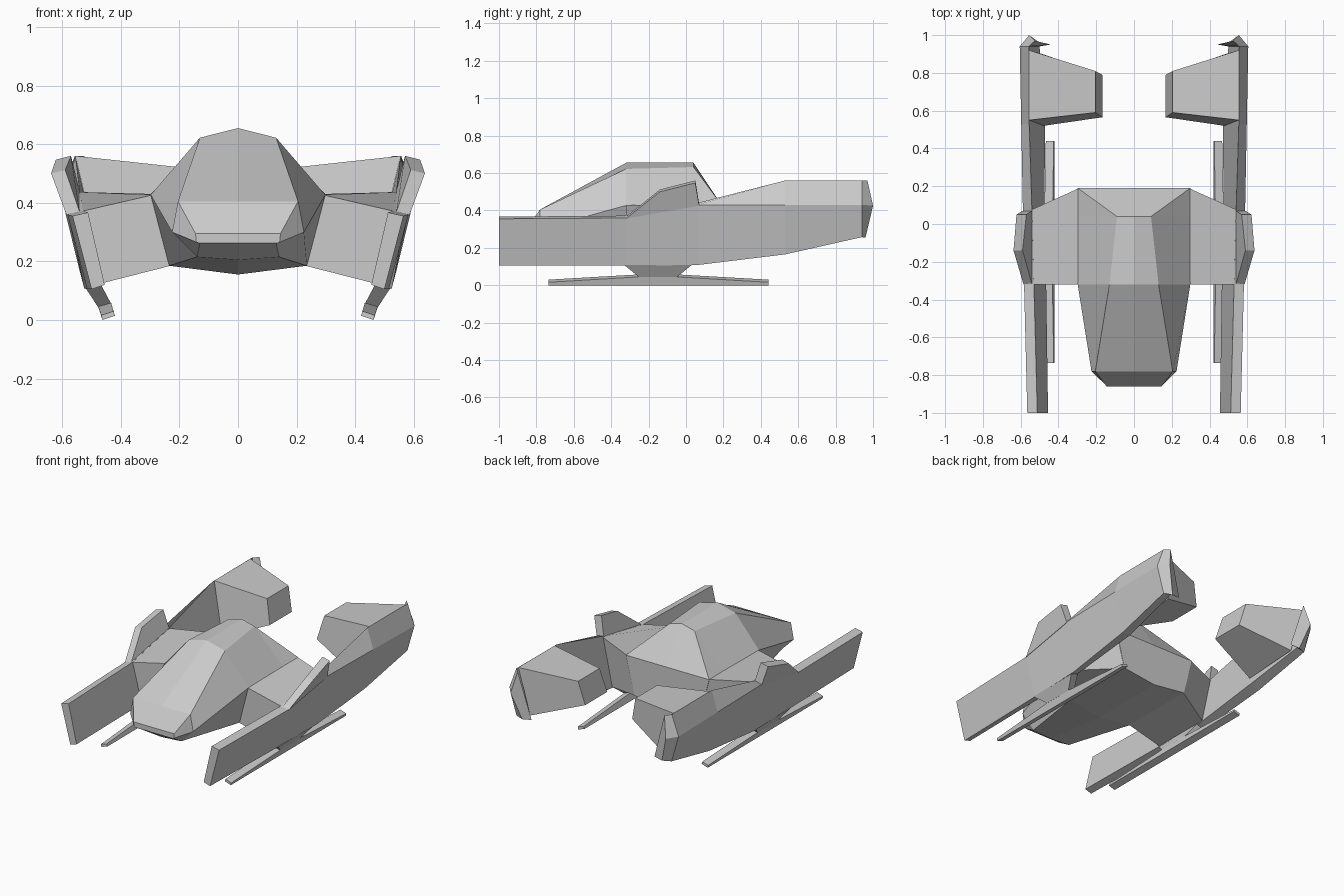
import bpy, bmesh


def loft(name, sections, mirror=True):
    """Skin matching rings of 3D points, cap both ends, mirror across x = 0."""
    bm = bmesh.new()
    rings = [[bm.verts.new(p) for p in s] for s in sections]
    n = len(rings[0])
    for a, b in zip(rings, rings[1:]):
        for i in range(n):
            j = (i + 1) % n
            bm.faces.new((a[i], a[j], b[j], b[i]))
    bm.faces.new(rings[0])
    bm.faces.new(rings[-1])
    bmesh.ops.remove_doubles(bm, verts=bm.verts, dist=0.0005)
    bmesh.ops.recalc_face_normals(bm, faces=bm.faces)
    mesh = bpy.data.meshes.new(name)
    bm.to_mesh(mesh)
    bm.free()
    ob = bpy.data.objects.new(name, mesh)
    bpy.context.collection.objects.link(ob)
    if mirror:
        ob.modifiers.new("Mirror", 'MIRROR').use_mirror_merge = False
    return ob


def at_y(y, pts):
    return [(x, y, z) for x, z in pts]


def symmetric(y, half):
    """Full ring from a half profile whose first and last points lie on x = 0."""
    return at_y(y, half + [(-x, z) for x, z in half[-2:0:-1]])


# Central hull: blunt nose, faceted canopy, sloping rear
loft("hull", [
    symmetric(-0.86, [(0, .295), (.145, .295), (.142, .265), (.13, .262), (0, .262)]),
    symmetric(-0.78, [(0, .405), (.205, .405), (.225, .30), (.14, .215), (0, .205)]),
    symmetric(-0.32, [(0, .655), (.13, .622), (.298, .427), (.235, .185), (0, .155)]),
    symmetric(0.04, [(0, .655), (.09, .632), (.298, .427), (.235, .185), (0, .155)]),
    symmetric(0.19, [(0, .43), (.298, .43), (.298, .43), (.235, .185), (0, .155)]),
], mirror=False)

# Stub wings joining hull and side plates
loft("wing", [
    [(.29, -.32, .427), (.29, .19, .43), (.23, .19, .185), (.23, -.32, .185)],
    [(.55, -.32, .367), (.555, .07, .437), (.485, .07, .13), (.485, -.32, .12)],
])

# Long side plates, folding inward toward the tail
loft("side_plate", [
    at_y(-1.0, [(.50, .105), (.565, .355), (.512, .367), (.455, .12)]),
    at_y(-.32, [(.515, .105), (.582, .36), (.53, .372), (.465, .12)]),
    at_y(.06, [(.525, .108), (.588, .43), (.54, .44), (.475, .125)]),
    at_y(.53, [(.54, .165), (.597, .43), (.555, .56), (.47, .18)]),
    at_y(.94, [(.555, .257), (.605, .43), (.557, .56), (.50, .268)]),
    [(.50, .96, .255), (.555, 1.0, .425), (.525, .97, .56), (.44, .95, .262)],
])

# Raised fins on the outer edge of the plates
loft("fin", [
    [(.585, -.32, .357), (.638, -.14, .50), (.622, .05, .547), (.59, .07, .425)],
    [(.54, -.32, .367), (.59, -.14, .512), (.57, .05, .56), (.54, .07, .437)],
])

# Rear pods pointing inward from the plates
loft("rear_pod", [
    [(.555, .55, .56), (.555, .92, .56), (.485, .90, .26), (.478, .52, .23)],
    [(.205, .59, .522), (.205, .81, .522), (.168, .79, .37), (.168, .565, .37)],
])

# Landing skids: slim runners thickest at the middle
tip = [(.463, 0), (.420, .014), (.425, .03), (.467, .016)]
mid = [(.463, 0), (.420, .014), (.433, .058), (.477, .045)]
loft("skid", [at_y(-.735, tip), at_y(-.25, mid), at_y(-.05, mid), at_y(.44, tip)])

# Tapered struts carrying the skids
loft("skid_strut", [
    [(.47, -.33, .125), (.52, -.33, .108), (.52, .03, .108), (.47, .03, .125)],
    [(.433, -.25, .055), (.477, -.25, .043), (.477, -.05, .043), (.433, -.05, .055)],
])
